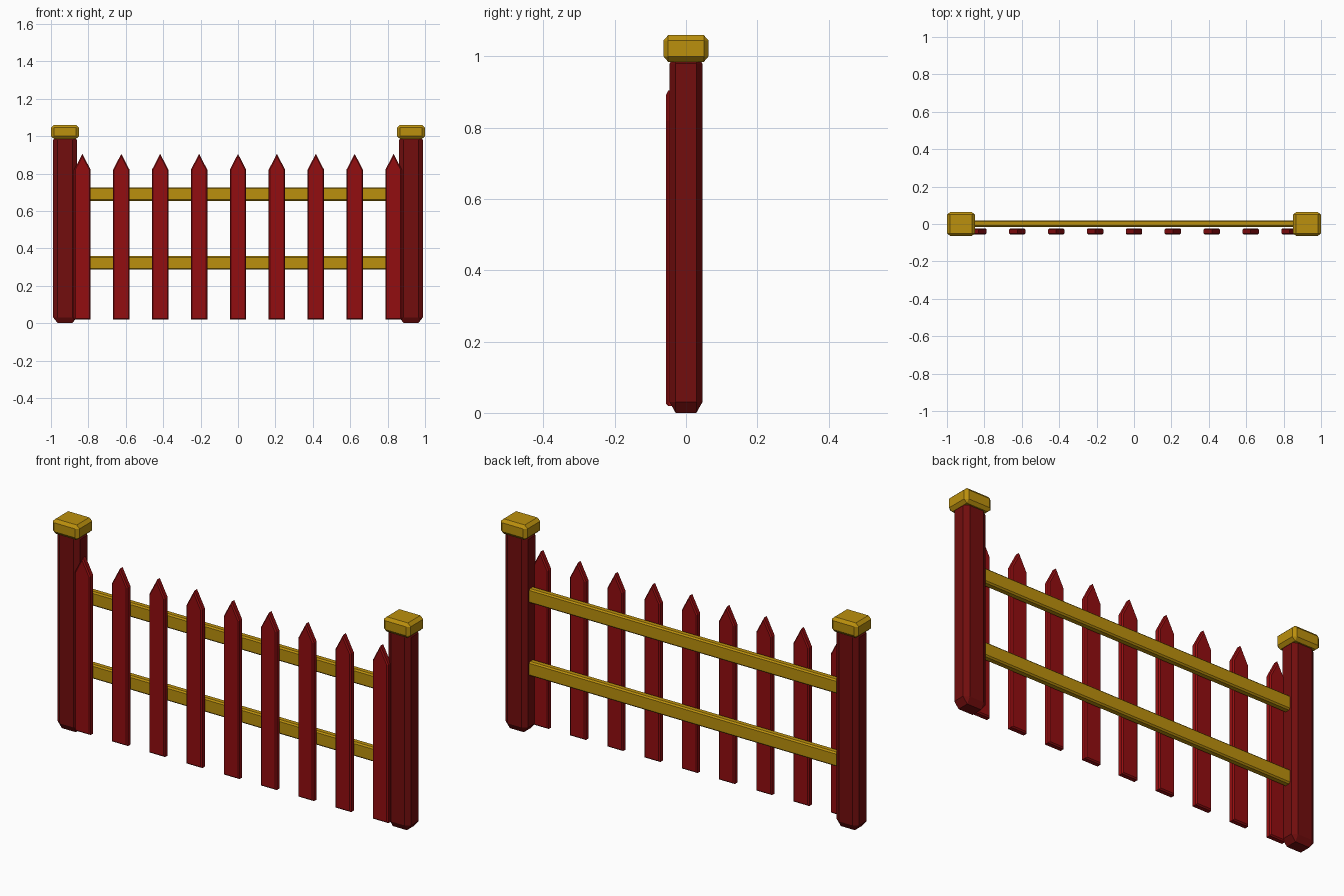
import bpy, bmesh
from mathutils import Matrix, Vector

if "Cube" in bpy.data.objects:
    bpy.data.objects.remove(bpy.data.objects["Cube"], do_unlink=True)


def material(name, rgb):
    mat = bpy.data.materials.new(name)
    mat.use_nodes = True
    mat.diffuse_color = (*rgb, 1)
    mat.node_tree.nodes["Principled BSDF"].inputs["Base Color"].default_value = (*rgb, 1)
    return mat


post_red = material("dark red", (0.17, 0.004, 0.004))
picket_red = material("red", (0.29, 0.004, 0.005))
gold = material("gold", (0.5, 0.28, 0.004))


def finish(bm, name, mat):
    bmesh.ops.recalc_face_normals(bm, faces=bm.faces)
    mesh = bpy.data.meshes.new(name)
    bm.to_mesh(mesh)
    bm.free()
    mesh.materials.append(mat)
    obj = bpy.data.objects.new(name, mesh)
    bpy.context.collection.objects.link(obj)
    return obj


def chamfered_box(name, low, high, chamfer, mat):
    """Box between two corners; the chamfer is a fraction of each side."""
    low, high = Vector(low), Vector(high)
    bm = bmesh.new()
    bmesh.ops.create_cube(bm, size=1)
    # Bevel in real proportions on x and y, stretching the ends afterwards
    bmesh.ops.bevel(bm, geom=bm.edges[:], offset=0.2, segments=1,
                    affect='EDGES', profile=0.5)
    size, mid = high - low, (low + high) / 2
    for v in bm.verts:
        for i in range(3):
            side = 1 if v.co[i] > 0 else -1
            inset = chamfer[i] if abs(v.co[i]) < 0.49 else 0
            v.co[i] = mid[i] + side * (size[i] / 2 - inset)
    return finish(bm, name, mat)


def picket(name, x):
    """Pointed board with chamfered front and back rims."""
    half, bottom, shoulder, tip = 0.044, 0.02, 0.82, 0.905
    outline = [(-half, bottom), (half, bottom), (half, shoulder),
               (0, tip), (-half, shoulder)]
    bm = bmesh.new()
    face = bm.faces.new([bm.verts.new((x + px, -0.056, pz)) for px, pz in outline])
    back = bmesh.ops.extrude_face_region(bm, geom=[face])["geom"]
    bmesh.ops.translate(bm, vec=(0, 0.032, 0),
                        verts=[g for g in back if isinstance(g, bmesh.types.BMVert)])
    rims = [e for e in bm.edges if abs(e.verts[0].co.y - e.verts[1].co.y) < 0.001]
    bmesh.ops.bevel(bm, geom=rims, offset=0.006, segments=1,
                    affect='EDGES', profile=0.5)
    return finish(bm, name, picket_red)


# Posts with caps
for side, label in ((-1, "right"), (1, "left")):
    x = side * 0.925
    chamfered_box(label + "_post", (x - 0.063, -0.046, 0), (x + 0.063, 0.046, 1.01),
                  (0.024, 0.017, 0.03), post_red)
    chamfered_box(label + "_post_cap", (x - 0.075, -0.063, 0.985), (x + 0.075, 0.063, 1.06),
                  (0.016, 0.013, 0.015), gold)

# Rails running between the posts
for label, z in (("lower", 0.322), ("upper", 0.69)):
    chamfered_box(label + "_rail", (-0.91, -0.016, z - 0.036), (0.91, 0.02, z + 0.036),
                  (0.008, 0.007, 0.007), gold)

# Row of pickets
for i in range(9):
    picket(f"picket_{i + 1}", (i - 4) * 0.208)
